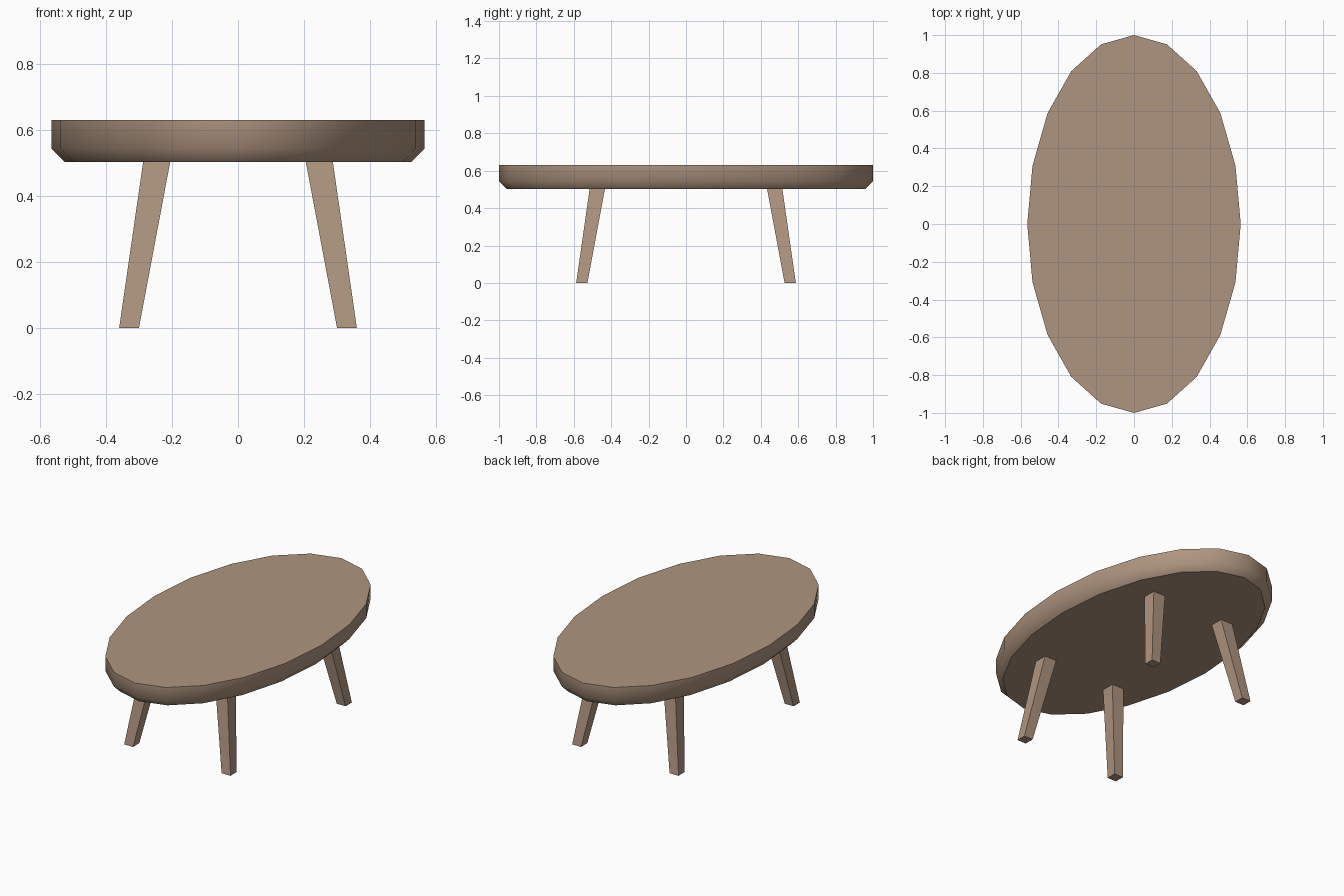
import bpy
import bmesh
from math import cos, sin, pi

default = bpy.data.objects.get("Cube")
if default:
    bpy.data.objects.remove(default, do_unlink=True)

wood = bpy.data.materials.new("warm brown wood")
wood.use_nodes = True
wood.diffuse_color = (0.43, 0.30, 0.215, 1)
wood.node_tree.nodes["Principled BSDF"].inputs["Base Color"].default_value = wood.diffuse_color


def loft(name, rings, smooth_sides=False):
    """Join stacked rings of points into a closed solid."""
    bm = bmesh.new()
    loops = [[bm.verts.new(p) for p in ring] for ring in rings]
    n = len(loops[0])
    for low, high in zip(loops, loops[1:]):
        for i in range(n):
            j = (i + 1) % n
            side = bm.faces.new((low[i], low[j], high[j], high[i]))
            side.smooth = smooth_sides
    caps = [bm.faces.new(loops[0][::-1]), bm.faces.new(loops[-1])]
    for cap in caps:
        for edge in cap.edges:
            edge.smooth = False
    bmesh.ops.recalc_face_normals(bm, faces=bm.faces)
    mesh = bpy.data.meshes.new(name)
    bm.to_mesh(mesh)
    bm.free()
    mesh.materials.append(wood)
    obj = bpy.data.objects.new(name, mesh)
    bpy.context.collection.objects.link(obj)
    return obj


def ellipse(rx, ry, z, sides=20):
    return [(rx * cos(2 * pi * i / sides), ry * sin(2 * pi * i / sides), z)
            for i in range(sides)]


def rectangle(x0, x1, y0, y1, z):
    return [(x0, y0, z), (x1, y0, z), (x1, y1, z), (x0, y1, z)]


# Oval top with a chamfered lower rim
loft("table_top", [ellipse(0.525, 0.96, 0.503),
                   ellipse(0.565, 1.0, 0.543),
                   ellipse(0.565, 1.0, 0.63)], smooth_sides=True)

# Four splayed legs, tapering towards the floor
for sx, x_name in ((1, "left"), (-1, "right")):
    for sy, y_name in ((-1, "front"), (1, "back")):
        foot = rectangle(sx * 0.30, sx * 0.36, sy * 0.527, sy * 0.587, 0)
        head = rectangle(sx * 0.205, sx * 0.287, sy * 0.433, sy * 0.515, 0.505)
        loft(f"{y_name}_{x_name}_leg", [foot, head])
